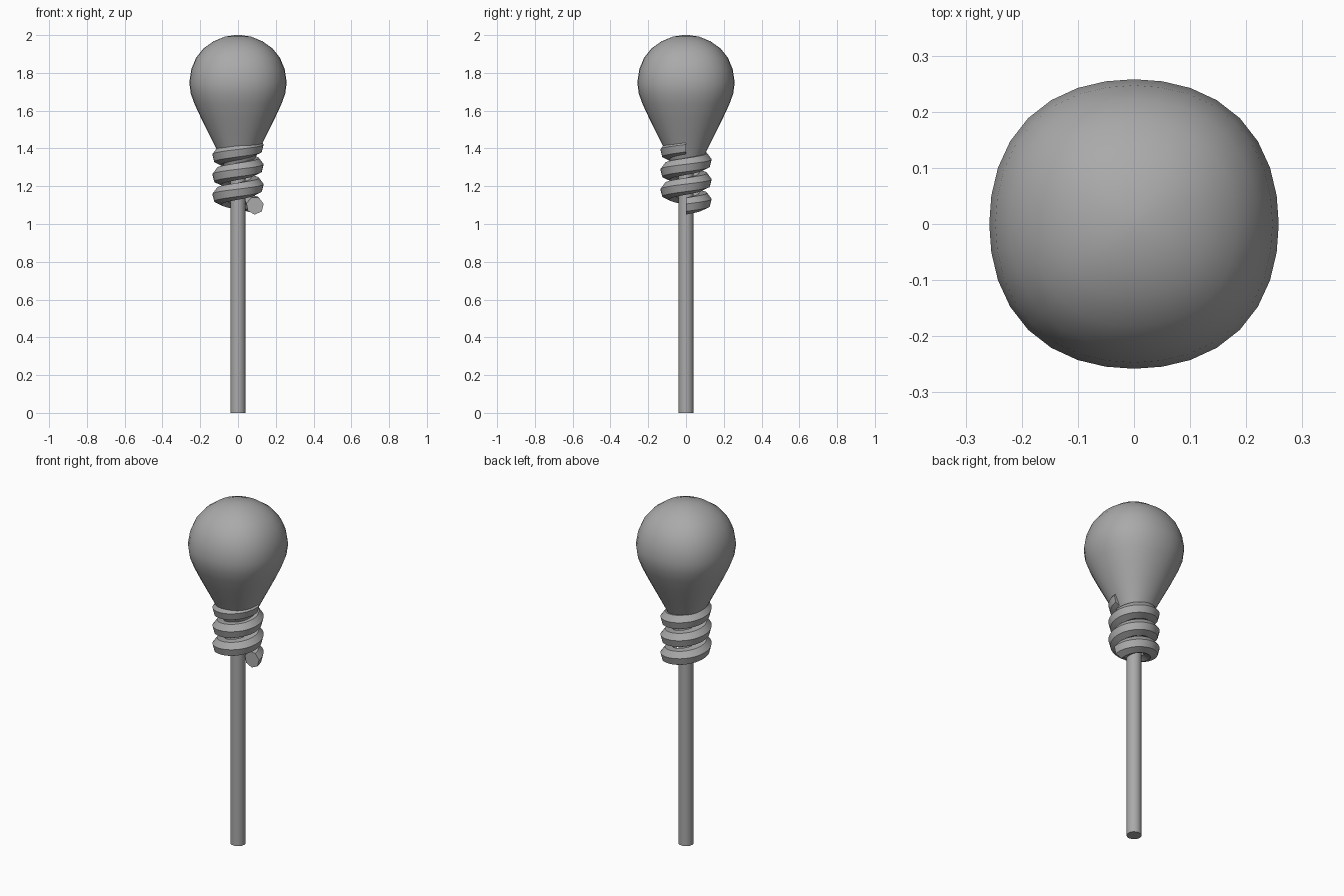
import bpy, bmesh
from math import sin, cos, tau

cube = bpy.data.objects.get("Cube")
if cube:
    bpy.data.objects.remove(cube, do_unlink=True)

grey = bpy.data.materials.new("plain grey")
grey.use_nodes = True
grey.diffuse_color = (0.4, 0.4, 0.4, 1)
grey.node_tree.nodes["Principled BSDF"].inputs["Base Color"].default_value = grey.diffuse_color


def loft(name, rings, angle):
    """Skin a list of closed point rings, cap both ends and shade smooth."""
    bm = bmesh.new()
    loops = [[bm.verts.new(p) for p in ring] for ring in rings]
    n = len(loops[0])
    for a, b in zip(loops, loops[1:]):
        for i in range(n):
            j = (i + 1) % n
            bm.faces.new((a[i], a[j], b[j], b[i]))
    bm.faces.new(loops[0])
    bm.faces.new(loops[-1])
    bmesh.ops.recalc_face_normals(bm, faces=bm.faces)
    mesh = bpy.data.meshes.new(name)
    bm.to_mesh(mesh)
    bm.free()
    mesh.materials.append(grey)
    obj = bpy.data.objects.new(name, mesh)
    bpy.context.collection.objects.link(obj)
    bpy.ops.object.select_all(action='DESELECT')
    obj.select_set(True)
    bpy.context.view_layer.objects.active = obj
    bpy.ops.object.shade_smooth_by_angle(angle=angle)
    return obj


def ring(r, z, sides, square=0.0):
    """Horizontal ring; square swells the diagonals slightly."""
    pts = []
    for i in range(sides):
        t = tau * i / sides
        rr = r * (1 + square * (1 - cos(4 * t)))
        pts.append((rr * cos(t), rr * sin(t), z))
    return pts


# Pole
loft("pole", [ring(0.04, z, 16) for z in (0, 1.3)], 0.6)

# Bulb: rounded head narrowing to a neck
profile = [(0.07, 1.3), (0.092, 1.35), (0.115, 1.4), (0.155, 1.48), (0.195, 1.56),
           (0.23, 1.635), (0.25, 1.69), (0.258, 1.75), (0.247, 1.82), (0.222, 1.88),
           (0.182, 1.93), (0.13, 1.967), (0.07, 1.992), (0.015, 2.0)]
loft("bulb_head", [ring(r, z, 32, 0.017) for r, z in profile], 0.8)

# Coil: faceted tube wound three turns around the neck
TURNS, STEPS, SIDES, PITCH = 3, 32, 7, 0.105
coil = []
for k in range(TURNS * STEPS + 1):
    t = tau * k / STEPS
    section = []
    for s in range(SIDES):
        a = tau * s / SIDES + 0.2
        r = 0.09 + 0.047 * cos(a)
        section.append((r * cos(t), r * sin(t), 1.097 + PITCH * k / STEPS + 0.047 * sin(a)))
    coil.append(section)
loft("neck_coil", coil, 0.6)
